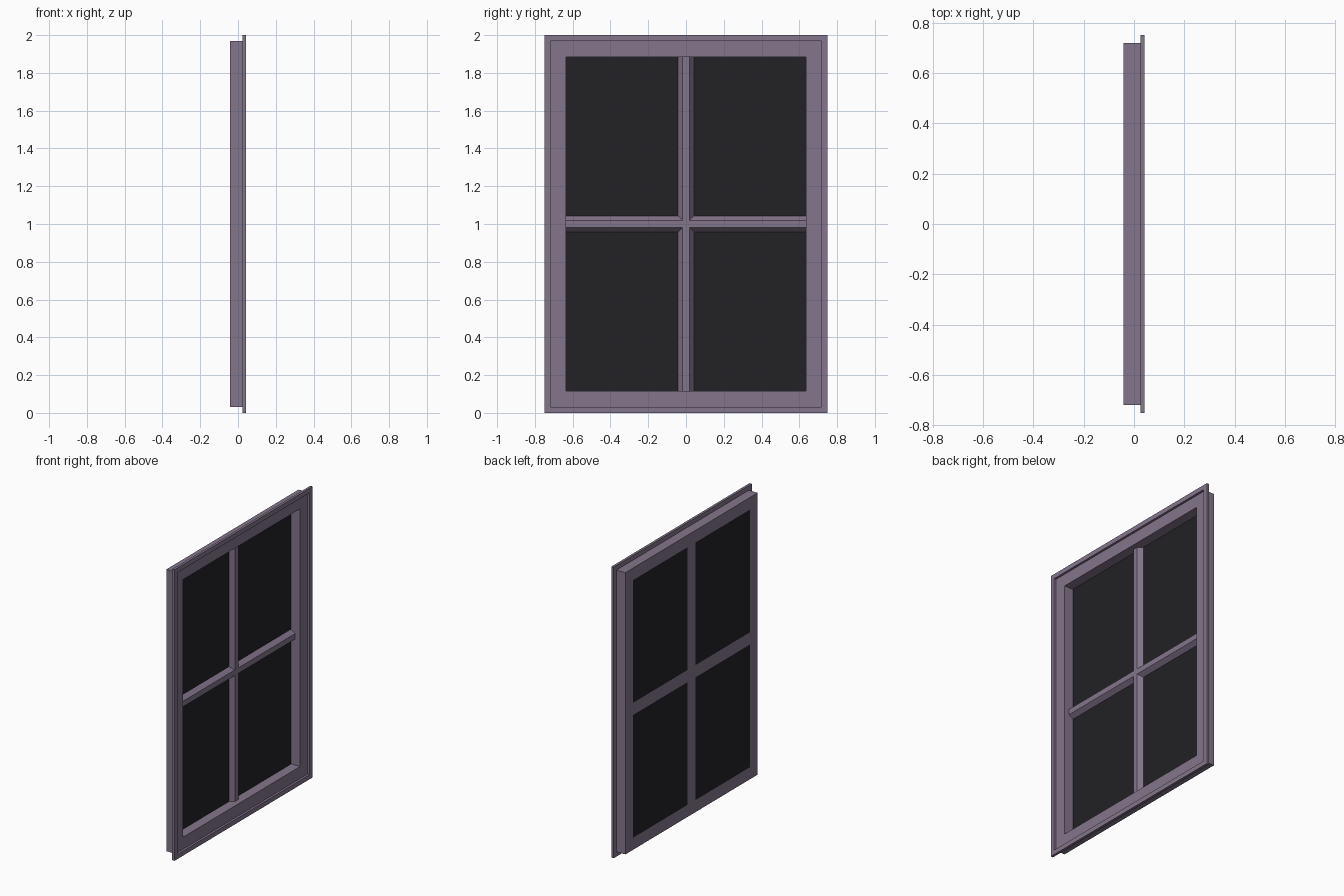
import bpy, bmesh

if "Cube" in bpy.data.objects:
    bpy.data.objects.remove(bpy.data.objects["Cube"])

def material(name, rgb):
    m = bpy.data.materials.new(name)
    m.diffuse_color = (*rgb, 1)
    m.use_nodes = True
    m.node_tree.nodes["Principled BSDF"].inputs["Base Color"].default_value = m.diffuse_color
    return m

PAINT = material("mauve_paint", (0.23, 0.18, 0.26))
GLASS = material("dark_glass", (0.016, 0.015, 0.018))
MID = 1.0                 # height of the window centre
BACK = -0.042             # plane of the back face
OPEN_Y, OPEN_Z = 0.635, 0.885
BAR, BAR_TOP = 0.042, 0.019   # half widths of the glazing bars

def finish(name, bm, mat):
    bmesh.ops.remove_doubles(bm, verts=bm.verts, dist=1e-5)
    bmesh.ops.recalc_face_normals(bm, faces=bm.faces)
    me = bpy.data.meshes.new(name)
    bm.to_mesh(me)
    bm.free()
    me.materials.append(mat)
    ob = bpy.data.objects.new(name, me)
    bpy.context.collection.objects.link(ob)
    return ob

def ring(name, outer, inner, x0, x1):
    """Rectangular frame with four mitred corners."""
    bm = bmesh.new()
    loops = []
    for (hy, hz), x in ((outer, x0), (outer, x1), (inner, x1), (inner, x0)):
        loops.append([bm.verts.new((x, sy * hy, MID + sz * hz))
                      for sy, sz in ((-1, -1), (1, -1), (1, 1), (-1, 1))])
    for i in range(4):
        a, b = loops[i], loops[(i + 1) % 4]
        for k in range(4):
            j = (k + 1) % 4
            bm.faces.new((a[k], a[j], b[j], b[k]))
    return finish(name, bm, PAINT)

# Deep frame body and the thin raised lip around its front
ring("frame_body", (0.718, 0.968), (OPEN_Y, OPEN_Z), BACK, 0.027)
ring("outer_lip", (0.75, 1.0), (0.718, 0.968), 0.025, 0.042)

# Cross of bevelled glazing bars: four arms mitred at the centre
bm = bmesh.new()
def arm(length, place):
    def outline(w, x):
        pts = ((length, -w), (length, w), (w, w), (0, 0), (w, -w))
        return [bm.verts.new((x, *place(r, s))) for r, s in pts]
    lo, hi = outline(BAR, BACK), outline(BAR_TOP, -0.010)
    bm.faces.new(lo)
    bm.faces.new(hi)
    for a, b in ((0, 1), (1, 2), (4, 0)):
        bm.faces.new((lo[a], lo[b], hi[b], hi[a]))

for sign in (-1, 1):
    arm(OPEN_Y, lambda r, s: (sign * r, MID + s))
    arm(OPEN_Z, lambda r, s: (s, MID + sign * r))
finish("glazing_bars", bm, PAINT)

# Four panes, flush with the back
for sy, side in ((-1, "left"), (1, "right")):
    for sz, level in ((-1, "lower"), (1, "upper")):
        bm = bmesh.new()
        bmesh.ops.create_cube(bm, size=1)
        for v in bm.verts:
            v.co.x = BACK + (0.002 if v.co.x > 0 else 0)
            v.co.y = sy * (OPEN_Y if v.co.y > 0 else BAR)
            v.co.z = MID + sz * (OPEN_Z if v.co.z > 0 else BAR)
        finish(f"{level}_{side}_pane", bm, GLASS)
